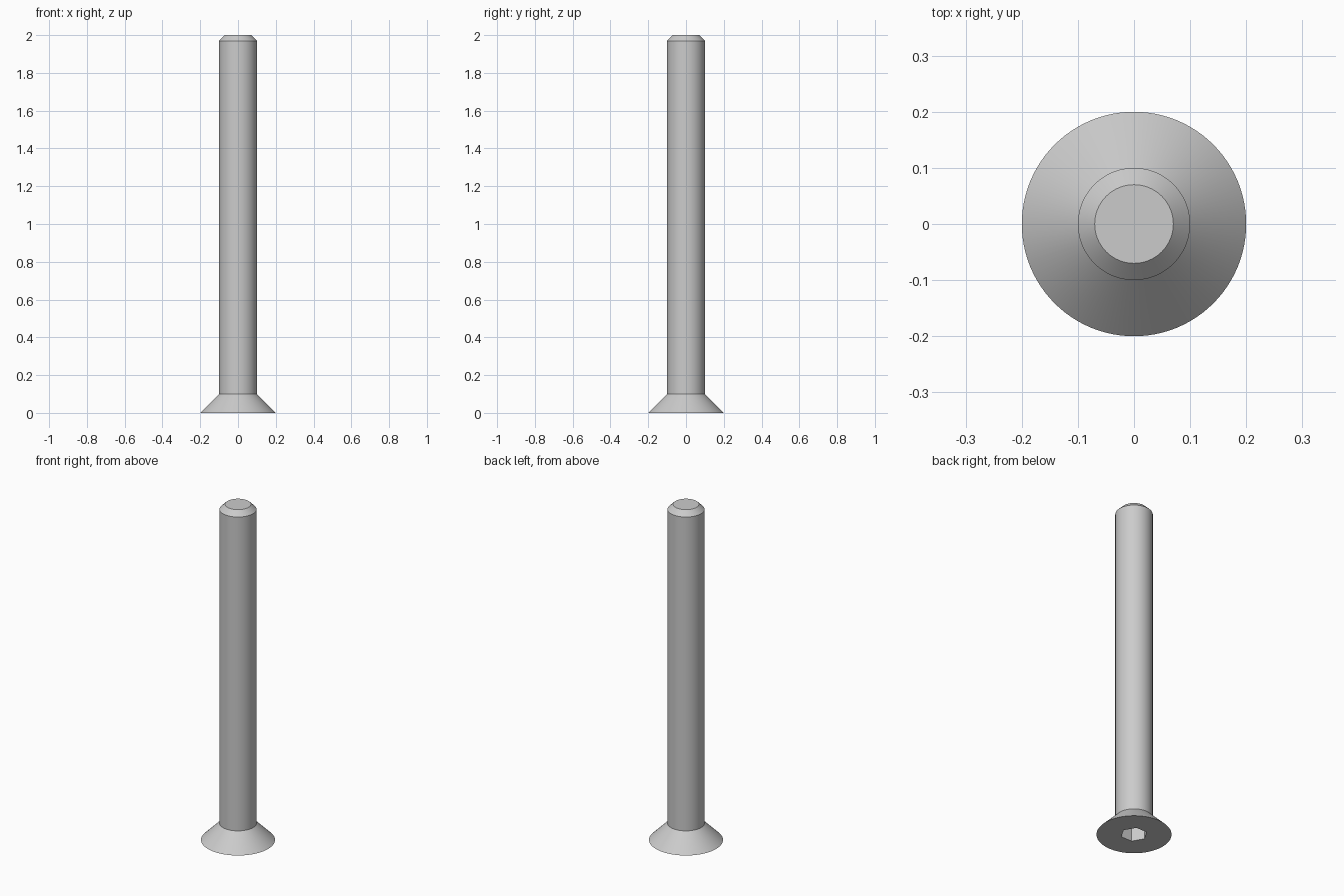
import bpy
import bmesh
import math
from mathutils import Matrix

cube = bpy.data.objects.get("Cube")
if cube:
    bpy.data.objects.remove(cube, do_unlink=True)

SIDES = 96
SOCKET_RADIUS = 0.072
SOCKET_DEPTH = 0.1

# Steel material
steel = bpy.data.materials.new("grey steel")
steel.use_nodes = True
colour = (0.6, 0.6, 0.6, 1)
steel.diffuse_color = colour
steel.node_tree.nodes["Principled BSDF"].inputs["Base Color"].default_value = colour

bm = bmesh.new()


def ring(radius, z, sides=SIDES, turn=0.0):
    """Add a horizontal loop of vertices and return them with their edges."""
    matrix = Matrix.Translation((0, 0, z)) @ Matrix.Rotation(turn, 4, "Z")
    verts = bmesh.ops.create_circle(bm, segments=sides, radius=radius, matrix=matrix)["verts"]
    edges = list({e for v in verts for e in v.link_edges})
    return verts, edges


def skin(lower, upper):
    """Join two loops of equal count with a band of quads."""
    a, b = lower[0], upper[0]
    for i in range(len(a)):
        j = (i + 1) % len(a)
        bm.faces.new((a[i], a[j], b[j], b[i]))


# Conical head, shank and chamfered tip
profile = [(0.2, 0), (0.1, 0.1), (0.1, 1.97), (0.07, 2)]
outer = [ring(r, z) for r, z in profile]
for lower, upper in zip(outer, outer[1:]):
    skin(lower, upper)
bm.faces.new(outer[-1][0])

# Hexagonal drive socket with points along y
mouth = ring(SOCKET_RADIUS, 0, 6, math.pi / 6)
floor = ring(SOCKET_RADIUS, SOCKET_DEPTH, 6, math.pi / 6)
skin(mouth, floor)
bm.faces.new(floor[0])

# Flat underside of the head around the socket
bmesh.ops.triangle_fill(bm, use_beauty=True, edges=outer[0][1] + mouth[1], normal=(0, 0, -1))
bmesh.ops.recalc_face_normals(bm, faces=bm.faces[:])

mesh = bpy.data.meshes.new("countersunk_bolt")
bm.to_mesh(mesh)
bm.free()
mesh.materials.append(steel)
bolt = bpy.data.objects.new("countersunk_bolt", mesh)
bpy.context.collection.objects.link(bolt)

# Smooth round walls, crisp rims
bpy.ops.object.select_all(action="DESELECT")
bolt.select_set(True)
bpy.context.view_layer.objects.active = bolt
bpy.ops.object.shade_smooth_by_angle(angle=math.radians(30))
